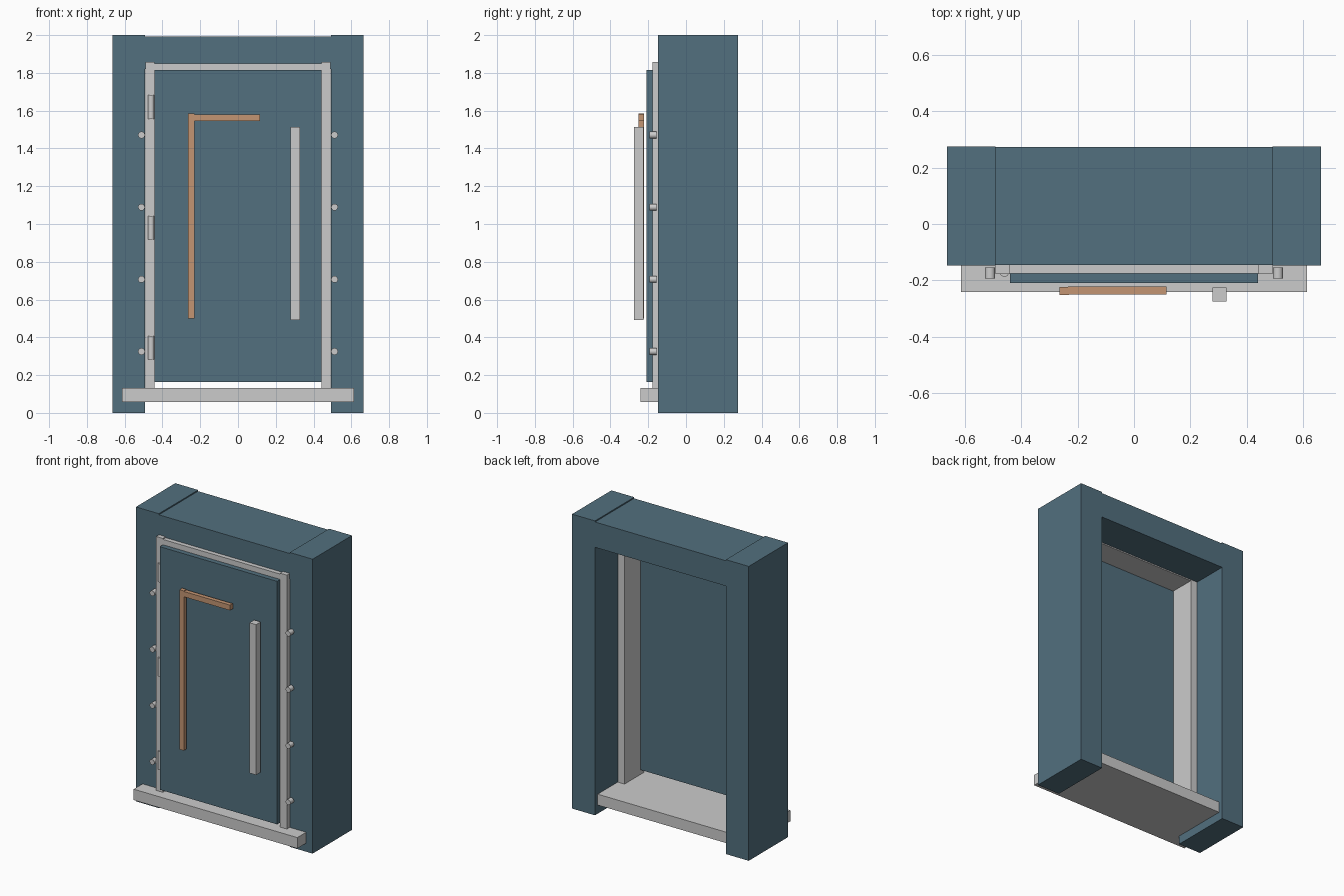
import bpy
import math

if "Cube" in bpy.data.objects:
    bpy.data.objects.remove(bpy.data.objects["Cube"])


def material(name, rgb):
    m = bpy.data.materials.new(name)
    m.diffuse_color = (*rgb, 1)
    m.use_nodes = True
    m.node_tree.nodes["Principled BSDF"].inputs["Base Color"].default_value = m.diffuse_color
    return m


BLUE = material("slate_blue", (0.085, 0.16, 0.21))
COPPER = material("copper", (0.55, 0.30, 0.17))


def box(name, x, y, z, mat=None):
    """Box from (min, max) pairs on each axis."""
    bpy.ops.mesh.primitive_cube_add(size=1, location=[(a + b) / 2 for a, b in (x, y, z)])
    o = bpy.context.object
    o.name = name
    o.scale = [b - a for a, b in (x, y, z)]
    bpy.ops.object.transform_apply(location=False, rotation=False, scale=True)
    if mat:
        o.data.materials.append(mat)
    return o


def rod(name, loc, radius, depth, rot=(0, 0, 0)):
    bpy.ops.mesh.primitive_cylinder_add(vertices=24, radius=radius, depth=depth,
                                        location=loc, rotation=rot)
    bpy.context.object.name = name
    bpy.ops.object.shade_smooth_by_angle()


# Wall pillars, jambs and the row of bolts on each side
for side, s in (("left", -1), ("right", 1)):
    box(f"{side}_pillar", sorted((s * 0.492, s * 0.664)), (-0.147, 0.275), (0, 2), BLUE)
    box(f"{side}_jamb", sorted((s * 0.441, s * 0.491)), (-0.177, 0.03), (0.10, 1.857))
    for i in range(4):
        rod(f"{side}_bolt", (s * 0.511, -0.174, 0.325 + i * 0.382), 0.018, 0.038,
            (math.pi / 2, 0, 0))

# Lintel and frame head
box("lintel", (-0.492, 0.492), (-0.146, 0.274), (1.82, 1.992), BLUE)
box("frame_head", (-0.45, 0.45), (-0.176, 0.029), (1.812, 1.85))

# Threshold running through the opening
box("threshold", (-0.615, 0.615), (-0.242, 0.245), (0.058, 0.132))

# Door leaf, leaving a gap above the threshold
box("door", (-0.441, 0.441), (-0.21, -0.142), (0.163, 1.814), BLUE)

# Hinge barrels
for z in (0.345, 0.98, 1.62):
    rod("hinge", (-0.46, -0.170, z), 0.017, 0.126)

# Copper inlay and long pull handle
box("inlay_upright", (-0.264, -0.231), (-0.252, -0.223), (0.50, 1.585), COPPER)
box("inlay_crossbar", (-0.235, 0.116), (-0.251, -0.222), (1.545, 1.581), COPPER)
box("pull_handle", (0.279, 0.328), (-0.275, -0.225), (0.493, 1.514))
